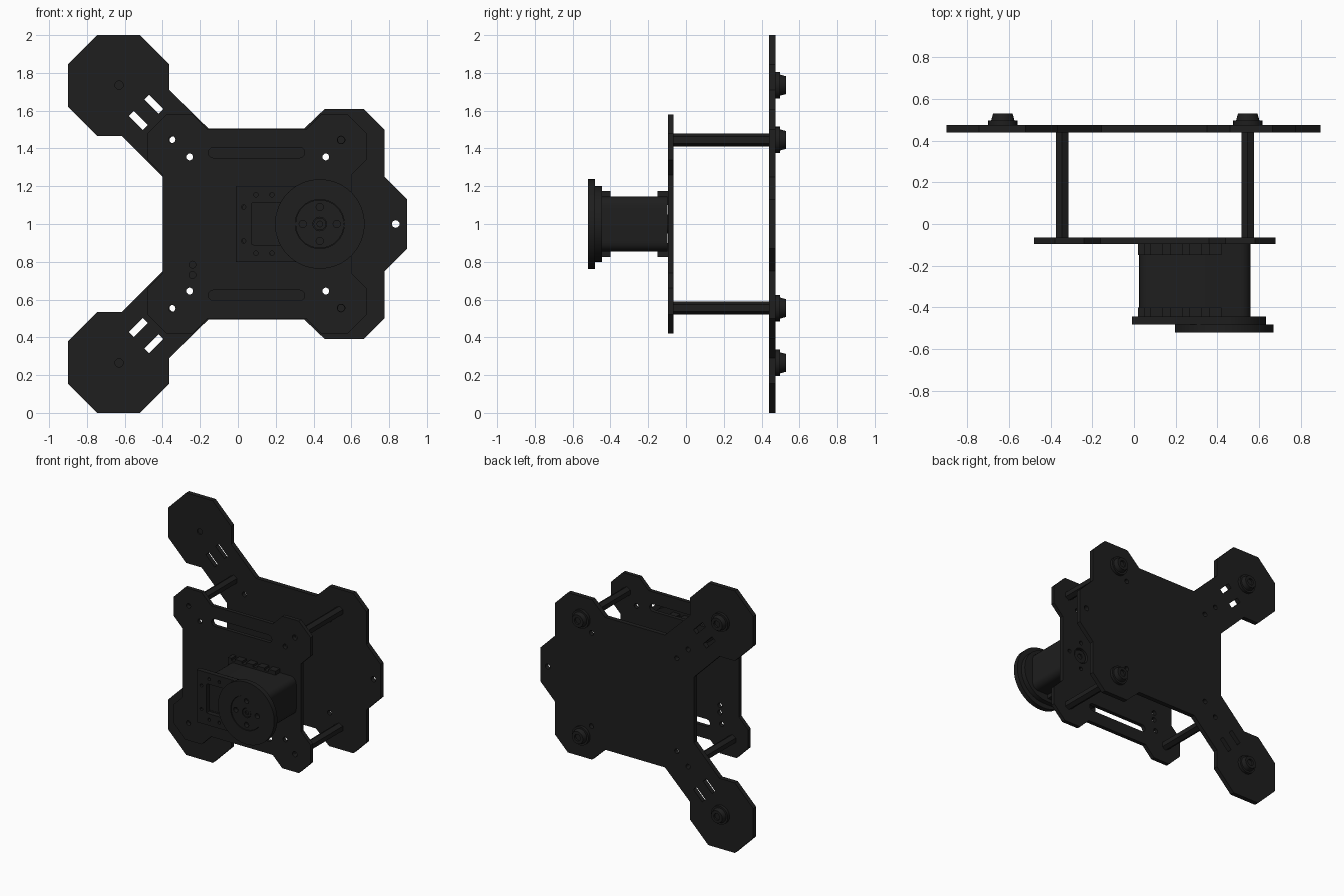
import bpy, bmesh
from math import sin, cos, pi, radians

if "Cube" in bpy.data.objects:
    bpy.data.objects.remove(bpy.data.objects["Cube"])

black = bpy.data.materials.new("black_plastic")
black.diffuse_color = (0.013, 0.013, 0.013, 1)
black.use_nodes = True
black.node_tree.nodes["Principled BSDF"].inputs["Base Color"].default_value = black.diffuse_color


def finish(me, name, smooth=True):
    ob = bpy.data.objects.new(name, me)
    bpy.context.collection.objects.link(ob)
    me.materials.clear()
    me.materials.append(black)
    if smooth:
        bpy.ops.object.select_all(action='DESELECT')
        ob.select_set(True)
        bpy.context.view_layer.objects.active = ob
        bpy.ops.object.shade_smooth_by_angle(angle=radians(30))
    return ob


def circle(x, z, r, n=20, start=0.0):
    return [(x + r * cos(start + 2 * pi * i / n), z + r * sin(start + 2 * pi * i / n)) for i in range(n)]


def slot(x, z, length, width, angle=0.0, n=6):
    """Slot outline; n = segments of each round end (1 gives square ends)."""
    r, h, pts = width / 2, length / 2 - (width / 2 if n > 1 else 0), []
    for side in (1, -1):
        for i in range(n + 1):
            a = -pi / 2 + pi * i / n
            px, pz = side * (h + r * cos(a)), side * r * sin(a)
            pts.append((x + px * cos(angle) - pz * sin(angle), z + px * sin(angle) + pz * cos(angle)))
    return pts


def rounded_rect(x0, x1, z0, z1, r, n=5):
    pts = []
    for k, (cx, cz) in enumerate([(x1 - r, z1 - r), (x0 + r, z1 - r), (x0 + r, z0 + r), (x1 - r, z0 + r)]):
        pts += [(cx + r * cos(pi / 2 * (k + i / n)), cz + r * sin(pi / 2 * (k + i / n))) for i in range(n + 1)]
    return pts


def flip(outline):
    return [(x, 2 - z) for x, z in outline]


def both(outlines):
    return outlines + [flip(o) for o in outlines]


def plate(name, outline, y0, y1, holes=()):
    """Flat x-z outline with holes, given thickness from y0 to y1."""
    cu = bpy.data.curves.new(name, 'CURVE')
    cu.dimensions, cu.fill_mode, cu.extrude = '2D', 'BOTH', (y1 - y0) / 2
    for pts in [outline, *holes]:
        sp = cu.splines.new('POLY')
        sp.points.add(len(pts) - 1)
        for p, (x, z) in zip(sp.points, pts):
            p.co = (x, z, 0, 1)
        sp.use_cyclic_u = True
    tmp = bpy.data.objects.new("tmp", cu)
    bpy.context.collection.objects.link(tmp)
    dg = bpy.context.evaluated_depsgraph_get()
    me = bpy.data.meshes.new_from_object(tmp.evaluated_get(dg))
    bpy.data.objects.remove(tmp)
    bm = bmesh.new()
    bm.from_mesh(me)
    for v in bm.verts:
        x, z, d = v.co
        v.co = (x, (y0 + y1) / 2 - d, z)
    bmesh.ops.remove_doubles(bm, verts=bm.verts, dist=1e-5)
    bmesh.ops.recalc_face_normals(bm, faces=bm.faces)
    bm.to_mesh(me)
    bm.free()
    return finish(me, name)


def lathe(name, x, z, profile, n=28):
    """Turn (radius, y) profile about an axis along y."""
    bm = bmesh.new()
    vs = [bm.verts.new((x + r, y, z)) for r, y in profile]
    es = [bm.edges.new(p) for p in zip(vs, vs[1:])]
    bmesh.ops.spin(bm, geom=vs + es, cent=(x, 0, z), axis=(0, 1, 0), angle=2 * pi, steps=n)
    bmesh.ops.remove_doubles(bm, verts=bm.verts, dist=1e-5)
    bmesh.ops.recalc_face_normals(bm, faces=bm.faces)
    me = bpy.data.meshes.new(name)
    bm.to_mesh(me)
    bm.free()
    return finish(me, name)


def box(name, x0, x1, y0, y1, z0, z1):
    return plate(name, [(x0, z0), (x1, z0), (x1, z1), (x0, z1)], y0, y1)


# Holes shared by both plates
shared = both([circle(-.35, 1.447, .018), circle(-.255, 1.355, .018), circle(.465, 1.355, .018)])

# Back plate with two long arms
half = [(-.40, 1.25), (-.615, 1.465), (-.745, 1.465), (-.90, 1.62), (-.90, 1.845), (-.745, 2), (-.52, 2),
        (-.365, 1.845), (-.365, 1.71), (-.155, 1.505), (.35, 1.505), (.46, 1.61), (.665, 1.61),
        (.775, 1.50), (.775, 1.25), (.895, 1.13)]
arm_slots = both([slot(-.528, 1.548, .105, .037, -pi / 4, 1), slot(-.446, 1.634, .105, .037, -pi / 4, 1),
                  circle(-.63, 1.735, .022), circle(.546, 1.445, .02)])
plate("back_plate", half + flip(half)[::-1], .44, .475, shared + arm_slots + [circle(.835, 1, .02)])

# Front plate: square with four chamfered ears
ear = [(.50, .26), (.58, .34), (.58, .48), (.48, .58), (.34, .58), (.26, .50)]
outline = []
for sx, sz in ((1, 1), (-1, 1), (-1, -1), (1, -1)):
    pts = [(.1 + sx * a, 1 + sz * b) for a, b in ear]
    outline += pts if sx * sz > 0 else pts[::-1]
front_holes = both([slot(.098, 1.378, .51, .056), circle(.546, 1.445, .02)])
front_holes += [circle(-.24, .785, .018), circle(-.24, .73, .018), circle(.433, 1, .06)]
front_holes += [circle(.433 + .105 * cos(a), 1 + .105 * sin(a), .015, 12) for a in (0, pi / 2, pi, 3 * pi / 2)]
plate("front_plate", outline, -.095, -.065, shared + front_holes)

# Hexagonal spacers and rear bolts
for z in (1.445, .555):
    for x in (-.345, .546):
        plate("spacer", circle(x, z, .035, 6, pi / 2), -.065, .44, [circle(x, z, .018)])
for x, dz in ((-.63, .735), (.546, .445)):
    for s in (1, -1):
        lathe("rear_bolt", x, 1 + s * dz,
              [(0, .45), (.022, .45), (.022, .475), (.07, .475), (.07, .497), (.056, .497), (.047, .53),
               (.025, .53), (.025, .515), (0, .515)])

# Servo motor body with lug rows
plate("servo_body", rounded_rect(.025, .56, .855, 1.145, .05), -.445, -.097)
for y0, y1 in ((-.447, -.40), (-.15, -.095)):
    for s in (1, -1):
        def zs(a, b):
            return sorted((1 + s * a, 1 + s * b))
        box("lug_rail", .02, .415, y0, y1, *zs(.10, .158))
        box("end_lug", .02, .05, y0, y1, *zs(.10, .175))
        for i in range(4):
            cx = .11 + .094 * i
            box("lug", cx - .031, cx + .029, y0, y1, *zs(.12, .175))

# Front bracket with window and round end
arc = [(.433 + .2 * cos(a), 1 + .2 * sin(a)) for a in [-pi / 2 + pi * i / 20 for i in range(21)]]
small = both([circle(.03, 1.09, .012, 12), circle(.095, 1.155, .012, 12), circle(.18, 1.155, .012, 12)])
window = rounded_rect(.072, .255, .89, 1.115, .01, 2)
plate("servo_bracket", [(-.01, 1.2), (-.01, .8)] + arc, -.482, -.445, small + [window])

# Turning disc with hub
plate("disc_rim", circle(.433, 1, .237, 64), -.52, -.482, [circle(.433, 1, .13, 40)])
hub_holes = [circle(.433 + .09 * cos(a), 1 + .09 * sin(a), .019, 16) for a in (0, pi / 2, pi, 3 * pi / 2)]
plate("disc_hub", circle(.433, 1, .128, 40), -.515, -.482, hub_holes + [circle(.433, 1, .036, 24)])
lathe("hub_screw", .433, 1, [(0, -.48), (.033, -.48), (.033, -.512), (.015, -.512), (.015, -.50), (0, -.50)], 20)
lathe("rear_hub", .433, 1, [(0, -.1), (.05, -.1), (.05, -.075), (.02, -.075), (.02, -.085), (0, -.085)], 24)
